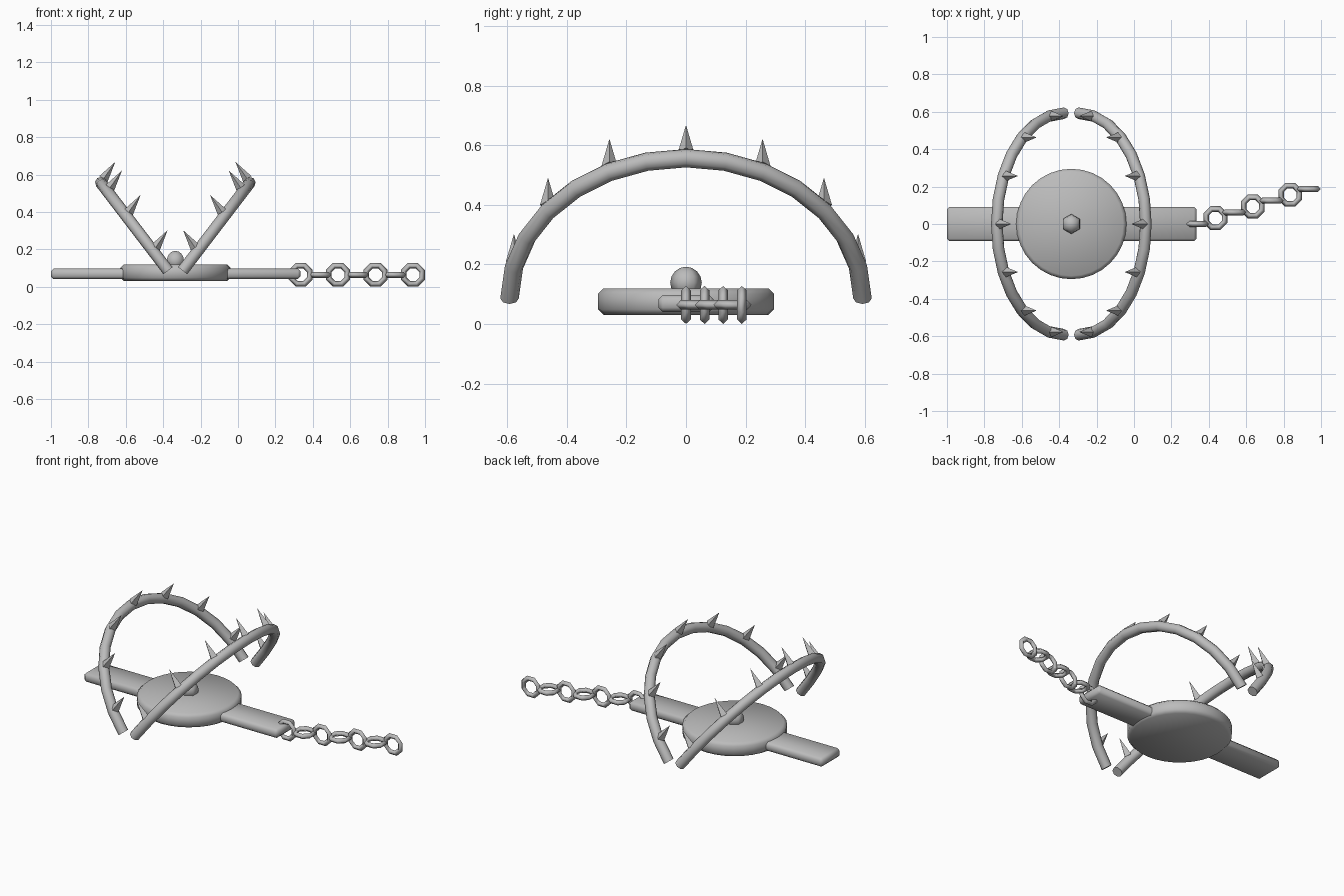
import bpy, bmesh, math
from mathutils import Matrix, Vector

if "Cube" in bpy.data.objects:
    bpy.data.objects.remove(bpy.data.objects["Cube"])

steel = bpy.data.materials.new("grey_steel")
steel.use_nodes = True
GREY = (0.5, 0.5, 0.5, 1)
steel.diffuse_color = GREY
steel.node_tree.nodes["Principled BSDF"].inputs["Base Color"].default_value = GREY

CX = -0.335            # middle of the trap
JAW_R = 0.592          # jaw arc radius
TILT = math.radians(37.4)
STEPS = 14


def finish(name, bm, smooth=True):
    bmesh.ops.recalc_face_normals(bm, faces=bm.faces)
    mesh = bpy.data.meshes.new(name)
    bm.to_mesh(mesh)
    bm.free()
    mesh.materials.append(steel)
    for p in mesh.polygons:
        p.use_smooth = smooth
    ob = bpy.data.objects.new(name, mesh)
    bpy.context.collection.objects.link(ob)
    return ob


def sharpen(ob, degrees):
    bpy.ops.object.select_all(action='DESELECT')
    ob.select_set(True)
    bpy.context.view_layer.objects.active = ob
    bpy.ops.object.shade_smooth_by_angle(angle=math.radians(degrees))


# Base bar with softened edges
bm = bmesh.new()
bmesh.ops.create_cube(bm, size=1, matrix=Matrix.Translation((CX + 0.002, 0, 0.069))
                      @ Matrix.Diagonal((1.334, 0.184, 0.056, 1)))
bmesh.ops.bevel(bm, geom=bm.edges[:], offset=0.014, segments=1, affect='EDGES')
finish("base_bar", bm)

# Round pressure plate
bm = bmesh.new()
bmesh.ops.create_cone(bm, cap_ends=True, segments=32, radius1=0.295, radius2=0.295,
                      depth=0.088, matrix=Matrix.Translation((CX, 0, 0.075)))
rims = [e for e in bm.edges if abs(e.verts[0].co.z - e.verts[1].co.z) < 0.01]
bmesh.ops.bevel(bm, geom=rims, offset=0.018, segments=1, affect='EDGES')
finish("pressure_plate", bm)

# Trigger knob
bm = bmesh.new()
bmesh.ops.create_uvsphere(bm, u_segments=6, v_segments=8, radius=0.053,
                          matrix=Matrix.Translation((CX, 0, 0.139)))
if max(v.co.y for v in bm.verts) < 0.05:      # put a corner towards the front
    bmesh.ops.rotate(bm, verts=bm.verts, cent=(CX, 0, 0),
                     matrix=Matrix.Rotation(math.pi / 6, 3, 'Z'))
finish("trigger_knob", bm)

# Two tilted jaws, each with a row of spikes
for side, label in ((1, "left"), (-1, "right")):
    place = (Matrix.Translation((CX + side * 0.039, 0, 0.086))
             @ Matrix.Rotation(side * TILT, 4, 'Y'))

    bm = bmesh.new()
    bmesh.ops.create_circle(bm, segments=8, radius=0.031,
                            matrix=Matrix.Translation((0, JAW_R, 0)))
    bmesh.ops.spin(bm, geom=bm.verts[:] + bm.edges[:], cent=(0, 0, 0), axis=(1, 0, 0),
                   angle=math.pi, steps=STEPS, use_duplicate=False)
    bmesh.ops.holes_fill(bm, edges=[e for e in bm.edges if e.is_boundary])
    bm.transform(place)
    sharpen(finish(label + "_jaw", bm), 60)

    bm = bmesh.new()
    lean = Vector((-side * 0.57, 0, 0.82)).normalized()
    turn = lean.to_track_quat('Z', 'Y').to_matrix().to_4x4()
    for i in range(1, STEPS, 2):
        a = math.pi * i / STEPS
        root = place @ Vector((0, JAW_R * math.cos(a), JAW_R * math.sin(a)))
        bmesh.ops.create_cone(bm, cap_ends=True, segments=4, radius1=0.027, radius2=0,
                              depth=0.112,
                              matrix=Matrix.Translation(root + lean * 0.08) @ turn)
    finish(label + "_jaw_spikes", bm, smooth=False)

# Chain of rings, alternately upright and flat
SIDES, TUBE = 8, 4
for n in range(7):
    bm = bmesh.new()
    bmesh.ops.create_circle(bm, segments=TUBE, radius=0.016,
                            matrix=Matrix.Translation((0.053, 0, 0))
                            @ Matrix.Rotation(math.pi / 2, 4, 'X'))
    bmesh.ops.spin(bm, geom=bm.verts[:] + bm.edges[:], cent=(0, 0, 0), axis=(0, 0, 1),
                   angle=math.tau, steps=SIDES, use_duplicate=False)
    bmesh.ops.remove_doubles(bm, verts=bm.verts, dist=0.001)
    bm.transform(Matrix.Rotation(math.pi / SIDES, 4, 'Z'))
    if n % 2 == 0:
        bm.transform(Matrix.Rotation(math.pi / 2, 4, 'X'))
    bm.transform(Matrix.Translation((CX + 0.67 + n * 0.1, n * 0.0312, 0.064)))
    finish("chain_ring_%d" % (n + 1), bm)
